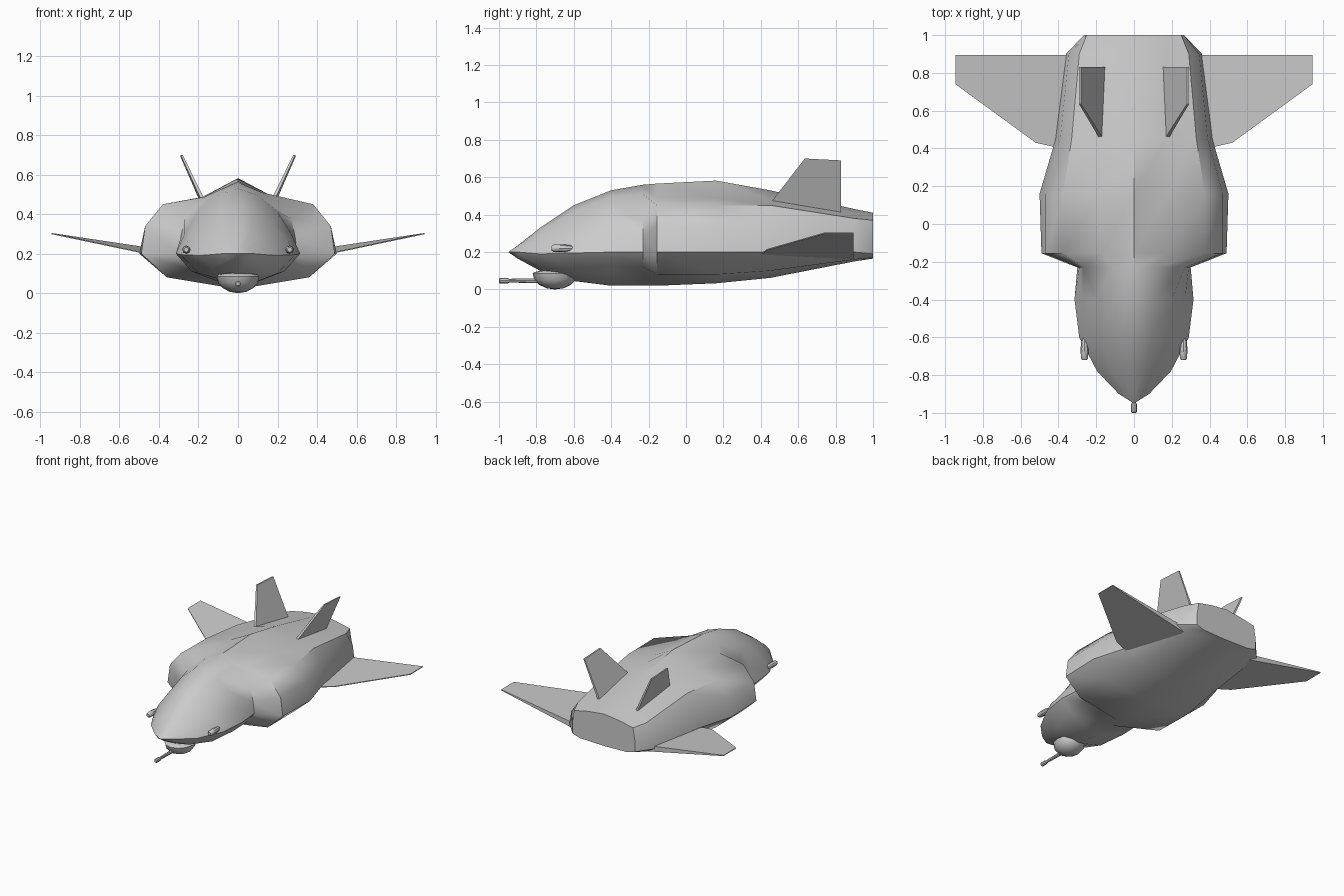
import bpy, bmesh, math

if "Cube" in bpy.data.objects:
    bpy.data.objects.remove(bpy.data.objects["Cube"])

def finish(name, bm, angle=None):
    bmesh.ops.recalc_face_normals(bm, faces=bm.faces)
    me = bpy.data.meshes.new(name)
    bm.to_mesh(me)
    bm.free()
    ob = bpy.data.objects.new(name, me)
    bpy.context.collection.objects.link(ob)
    if angle:
        bpy.ops.object.select_all(action='DESELECT')
        ob.select_set(True)
        bpy.context.view_layer.objects.active = ob
        bpy.ops.object.shade_smooth_by_angle(angle=math.radians(angle))
    return ob

def bridge(bm, a, b):
    n = len(a)
    for i in range(n):
        j = (i + 1) % n
        bm.faces.new((a[i], a[j], b[j], b[i]))

def slab(name, upper, lower, side):
    """Thin plate between two matching outlines, placed on one side."""
    bm = bmesh.new()
    a, b = ([bm.verts.new((side * x, y, z)) for x, y, z in o] for o in (upper, lower))
    bm.faces.new(a)
    bm.faces.new(b)
    bridge(bm, a, b)
    return finish(name, bm)

def turned(name, centre, profile, sides=8):
    """Round part along y from (y, radius) pairs."""
    bm = bmesh.new()
    cx, cz = centre
    rings = []
    for y, r in profile:
        rings.append([bm.verts.new((cx + r * math.cos(math.tau * i / sides), y,
                                    cz + r * math.sin(math.tau * i / sides)))
                      for i in range(sides)])
    for a, b in zip(rings, rings[1:]):
        bridge(bm, a, b)
    bm.faces.new(rings[0])
    bm.faces.new(rings[-1])
    return finish(name, bm, 40)

# Hull: y, ridge z, five side points from top to bottom, keel z
sections = [
    (-.90, .235, (.02, .232), (.045, .222), (.065, .21), (.08, .20), (.05, .172), .165),
    (-.78, .33, (.06, .315), (.12, .275), (.17, .23), (.195, .19), (.13, .125), .10),
    (-.60, .45, (.09, .415), (.18, .34), (.255, .26), (.29, .195), (.20, .10), .045),
    (-.40, .53, (.10, .495), (.20, .41), (.27, .30), (.315, .20), (.235, .11), .02),
    (-.23, .56, (.12, .51), (.27, .38), (.29, .28), (.30, .20), (.24, .12), .02),
    (-.155, .566, (.17, .487), (.38, .45), (.47, .34), (.49, .20), (.36, .08), .02),
    (.16, .582, (.18, .487), (.375, .45), (.47, .34), (.50, .20), (.36, .08), .033),
    (.45, .53, (.17, .48), (.33, .45), (.39, .35), (.415, .20), (.33, .10), .062),
    (.90, .43, (.15, .405), (.29, .38), (.345, .30), (.36, .20), (.29, .16), .15),
    (1.0, .41, (.13, .395), (.25, .37), (.265, .28), (.265, .19), (.20, .17), .165),
]
bm = bmesh.new()
rings = []
for y, top, *pts, keel in sections:
    ring = [(0, top)] + pts + [(0, keel)] + [(-x, z) for x, z in reversed(pts)]
    rings.append([bm.verts.new((x, y, z)) for x, z in ring])
tip = bm.verts.new((0, -.95, .20))
for i in range(12):
    bm.faces.new((tip, rings[0][i], rings[0][(i + 1) % 12]))
for a, b in zip(rings, rings[1:]):
    bridge(bm, a, b)
bm.faces.new(rings[-1])
finish("hull", bm, 42)

# Wings and tail fins
wing_plan = [(.30, .41), (.43, .41), (.52, .43), (.945, .74), (.945, .895), (.30, .895)]
wing_low = [(x, y, .205 + (x - .5) * .21) for x, y in wing_plan]
wing_top = [(x, y, z + (.006 if i in (0, 1, 2, 3) else .006 + (.945 - x) * .06))
            for i, (x, y, z) in enumerate(wing_low)]
fin = [(.165, .45, .46), (.283, .635, .70), (.283, .83, .69), (.145, .83, .39)]
for side, label in ((1, "right"), (-1, "left")):
    slab(label + "_wing", wing_top, wing_low, side)
    slab(label + "_tail_fin", [(x - .003, y, z) for x, y, z in fin],
         [(x + (.008 if z > .6 else .016), y, z) for x, y, z in fin], side)
    # Side sensor pods
    turned(label + "_sensor_pod", (side * .262, .22),
           [(-.72, .012), (-.71, .019), (-.66, .021), (-.62, .017), (-.60, .008)])

# Chin turret and gun
bm = bmesh.new()
bmesh.ops.create_uvsphere(bm, u_segments=12, v_segments=8, radius=1)
for v in bm.verts:
    v.co = (v.co.x * .108, v.co.y * .12 - .70, v.co.z * (.085 if v.co.z < 0 else .02) + .085)
finish("chin_turret", bm, 40)
turned("gun_barrel", (0, .047),
       [(-1.0, .010), (-.995, .015), (-.955, .015), (-.945, .010), (-.76, .014)])
